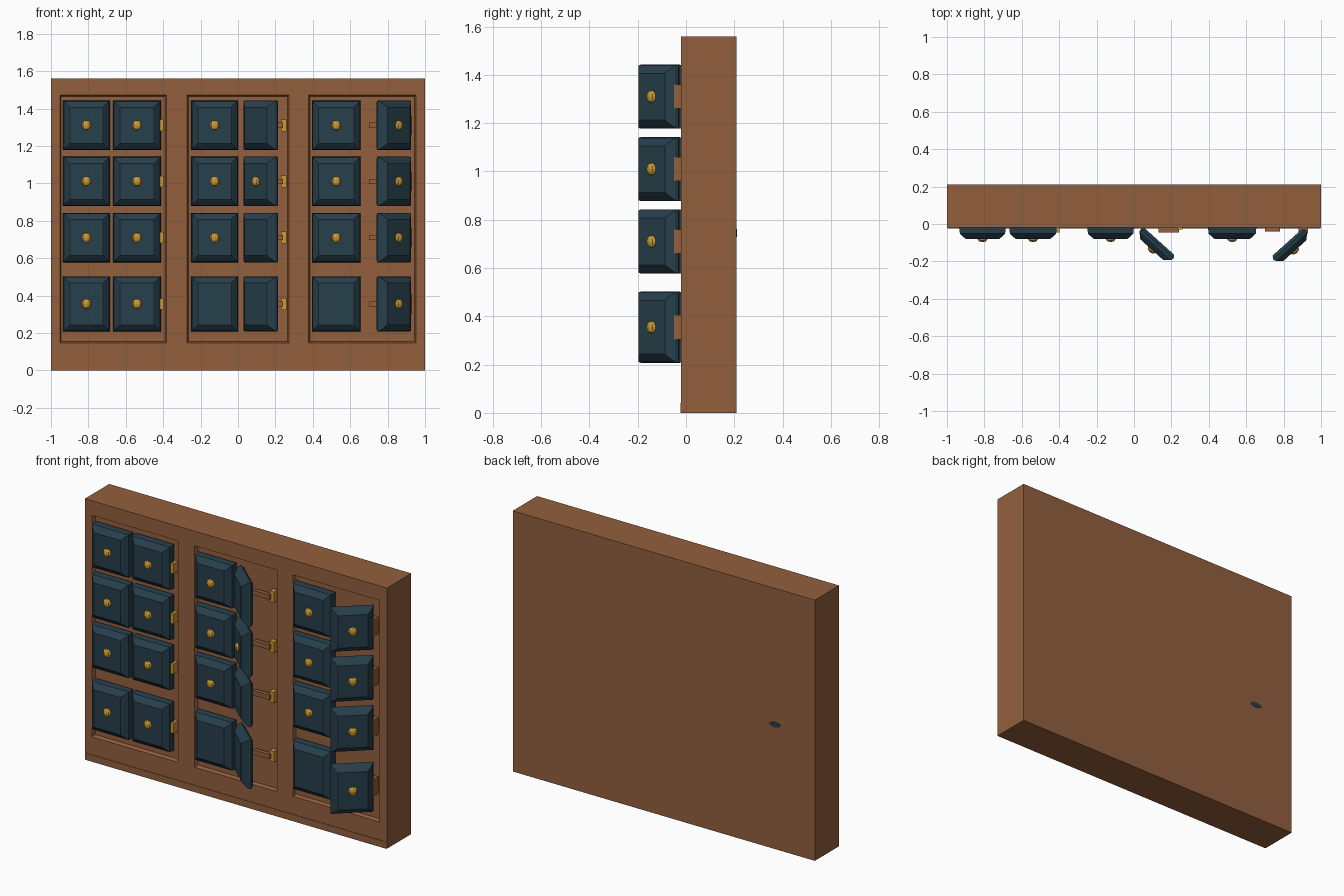
import bpy, bmesh, math
from mathutils import Matrix, Vector

if "Cube" in bpy.data.objects:
    bpy.data.objects.remove(bpy.data.objects["Cube"])


def material(name, rgb):
    m = bpy.data.materials.new(name)
    m.diffuse_color = (*rgb, 1)
    m.use_nodes = True
    m.node_tree.nodes["Principled BSDF"].inputs["Base Color"].default_value = m.diffuse_color
    return m


BROWN = material("warm wood", (0.29, 0.115, 0.047))
BLUE = material("dark slate blue", (0.020, 0.050, 0.070))
GOLD = material("brass", (0.60, 0.32, 0.035))


def finish(name, bm, mat):
    bmesh.ops.recalc_face_normals(bm, faces=bm.faces)
    me = bpy.data.meshes.new(name)
    bm.to_mesh(me)
    bm.free()
    me.materials.append(mat)
    ob = bpy.data.objects.new(name, me)
    bpy.context.collection.objects.link(ob)
    return ob


def loft(name, rings, mat):
    """Rectangular rings (y, half width, half height) joined front to back."""
    bm = bmesh.new()
    loops = [[bm.verts.new((sx * w, y, sz * h)) for sx, sz in
              ((-1, -1), (1, -1), (1, 1), (-1, 1))] for y, w, h in rings]
    for a, b in zip(loops, loops[1:]):
        for i in range(4):
            j = (i + 1) % 4
            bm.faces.new((a[i], a[j], b[j], b[i]))
    bm.faces.new(loops[0])
    bm.faces.new(loops[-1])
    return finish(name, bm, mat)


def box(name, x0, x1, y0, y1, z0, z1, mat):
    ob = loft(name, [(y0 - (y0 + y1) / 2, (x1 - x0) / 2, (z1 - z0) / 2),
                     (y1 - (y0 + y1) / 2, (x1 - x0) / 2, (z1 - z0) / 2)], mat)
    ob.location = ((x0 + x1) / 2, (y0 + y1) / 2, (z0 + z1) / 2)
    return ob


# cabinet body with three shallow recessed bays
cabinet = box("cabinet_body", -1, 1, -0.02, 0.21, 0, 1.56, BROWN)
for i, (x0, x1) in enumerate(((-0.95, -0.385), (-0.27, 0.27), (0.38, 0.95))):
    w, h = (x1 - x0) / 2, 0.66
    cut = loft(f"bay_cutter_{i}", [(-0.04, w + 0.01, h + 0.01), (0.0, w - 0.005, h - 0.005)], BROWN)
    cut.location = ((x0 + x1) / 2, 0, 0.81)
    cut.hide_render = True
    cut.hide_set(True)
    mod = cabinet.modifiers.new("bay", 'BOOLEAN')
    mod.operation = 'DIFFERENCE'
    mod.solver = 'EXACT'
    mod.object = cut


def door(name, x, y, z, w, h, t, angle, knob):
    """Chamfered slab door, with an optional faceted brass knob on its front."""
    a, b = w / 2, h / 2
    rot = Matrix.Rotation(math.radians(angle), 4, 'Z')
    place = Matrix.Translation((x, y, z)) @ rot
    back = t / 2
    d = loft(name, [(back, a - 0.012, b - 0.012), (back - 0.015, a, b),
                    (back - t + 0.028, a - 0.004, b - 0.004),
                    (back - t + 0.006, a - 0.028, b - 0.028),
                    (back - t, a - 0.036, b - 0.036)], BLUE)
    d.matrix_world = place
    if knob:
        bm = bmesh.new()
        bmesh.ops.create_uvsphere(bm, u_segments=8, v_segments=6, radius=0.026)
        k = finish(name + "_knob", bm, GOLD)
        k.matrix_world = place @ Matrix.Translation((0, -t / 2 - 0.001, 0)) @ Matrix.Diagonal((1, 0.6, 1, 1))


ROWS = ((1.31, 0.265), (1.01, 0.265), (0.71, 0.265), (0.355, 0.295))
for r, (z, h) in enumerate(ROWS):
    low = r == 3
    # closed doors
    for c, (x, w) in enumerate(((-0.81, 0.25), (-0.54, 0.255), (-0.125, 0.25), (0.525, 0.26))):
        door(f"closed_door_{r}_{c}", x, -0.04, z, w, h, 0.08, 0, not (low and c > 1))
    # doors standing open
    door(f"open_door_middle_{r}", 0.115, -0.115, z, 0.235, h, 0.06, -42, r == 1)
    door(f"open_door_right_{r}", 0.84, -0.12, z, 0.235, h, 0.06, 42, True)
    # brass catches and wooden stay arms
    box(f"left_catch_{r}", -0.42, -0.397, -0.045, 0.005, z - 0.03, z + 0.03, GOLD)
    box(f"middle_catch_{r}", 0.23, 0.26, -0.03, 0.005, z - 0.032, z + 0.032, GOLD)
    box(f"middle_arm_{r}", 0.13, 0.24, -0.045, -0.02, z - 0.014, z + 0.014, BROWN)
    box(f"right_arm_{r}", 0.70, 0.78, -0.04, 0.005, z - 0.014, z + 0.014, BROWN)
    box(f"right_hinge_{r}", 0.88, 0.93, -0.05, 0.005, z - 0.05, z + 0.05, BROWN)

# low plinth strip along the foot
box("plinth_strip", -0.998, 0.998, -0.023, 0.0, 0.0, 0.04, BROWN)

# small dark oval inlay on the back
bm = bmesh.new()
bmesh.ops.create_cone(bm, cap_ends=True, segments=10, radius1=0.04, radius2=0.04, depth=0.004,
                      matrix=Matrix.Rotation(math.pi / 2, 4, 'X'))
spot = finish("back_inlay", bm, BLUE)
spot.location = (-0.735, 0.21, 0.745)
spot.scale = (1, 1, 0.4)
